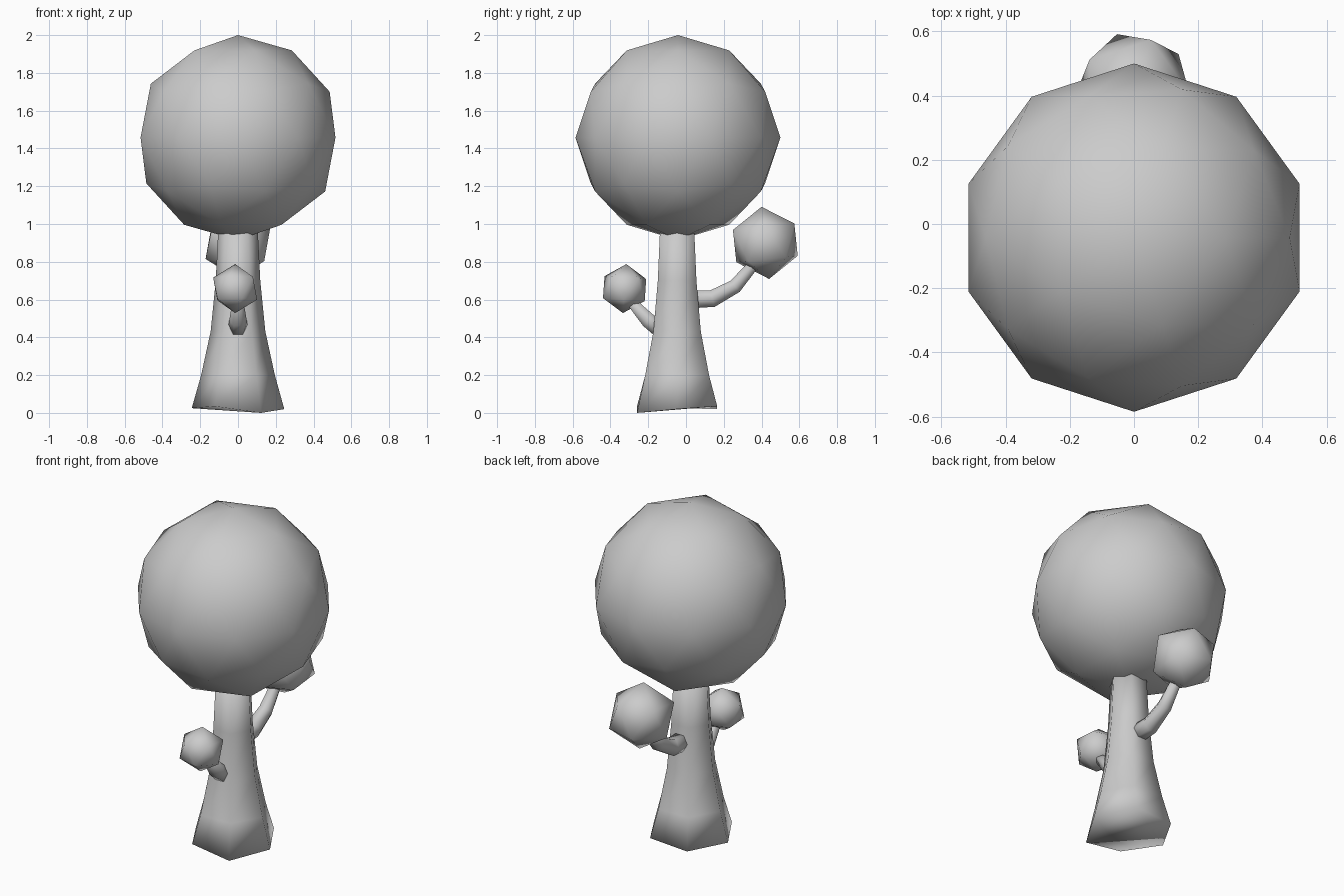
import bpy, bmesh, math
from mathutils import Vector

if "Cube" in bpy.data.objects:
    bpy.data.objects.remove(bpy.data.objects["Cube"], do_unlink=True)

GREY = (0.6, 0.6, 0.6, 1.0)
mat = bpy.data.materials.new("plain grey")
mat.use_nodes = True
mat.diffuse_color = GREY
mat.node_tree.nodes["Principled BSDF"].inputs["Base Color"].default_value = GREY


def finish(name, bm):
    bmesh.ops.recalc_face_normals(bm, faces=bm.faces)
    for f in bm.faces:
        f.smooth = True
    me = bpy.data.meshes.new(name)
    bm.to_mesh(me)
    bm.free()
    me.materials.append(mat)
    ob = bpy.data.objects.new(name, me)
    bpy.context.collection.objects.link(ob)
    return ob


def foliage(name, subdiv, radius, loc, tilt=0, turn=0):
    bm = bmesh.new()
    bmesh.ops.create_icosphere(bm, subdivisions=subdiv, radius=radius)
    ob = finish(name, bm)
    ob.location = loc
    ob.rotation_euler = (math.radians(tilt), 0, math.radians(turn))


def loft(name, rings):
    """Skin six-sided rings, each given as a list of points, and cap the ends."""
    bm = bmesh.new()
    loops = [[bm.verts.new(p) for p in ring] for ring in rings]
    for a, b in zip(loops, loops[1:]):
        for i in range(6):
            j = (i + 1) % 6
            bm.faces.new((a[i], a[j], b[j], b[i]))
    bm.faces.new(loops[0])
    bm.faces.new(loops[-1])
    return finish(name, bm)


def hexagon(centre, radius, u, v):
    return [centre + radius * (math.cos(i * math.pi / 3) * u + math.sin(i * math.pi / 3) * v)
            for i in range(6)]


X, Y, Z = Vector((1, 0, 0)), Vector((0, 1, 0)), Vector((0, 0, 1))


def branch(name, path):
    """Tapered limb in the x = 0 plane; path holds (y, z, radius)."""
    pts = [Vector((0, y, z)) for y, z, r in path]
    rings = []
    for i, p in enumerate(pts):
        along = (pts[min(i + 1, len(pts) - 1)] - pts[max(i - 1, 0)]).normalized()
        rings.append(hexagon(p, path[i][2], X, along.cross(X)))
    loft(name, rings)


# Flared trunk with a slightly uneven foot
profile = [(0.02, 0.245), (0.2, 0.195), (0.43, 0.145), (0.7, 0.118), (1.0, 0.103)]
rings = [hexagon(Vector((0, -0.047, z)), r, X, Y) for z, r in profile]
for i, p in enumerate(rings[0]):
    p.z += (0, 0.015, 0, 0.005, 0.015, -0.02)[i]
loft("trunk", rings)

# Limbs
branch("back_branch", [(0.0, 0.6, 0.055), (0.14, 0.605, 0.052),
                       (0.26, 0.67, 0.044), (0.37, 0.8, 0.032)])
branch("front_branch", [(-0.13, 0.44, 0.055), (-0.2, 0.49, 0.046), (-0.31, 0.61, 0.026)])

# Foliage balls
foliage("crown", 2, 0.5425, (0, -0.0425, 1.4575))
foliage("back_foliage", 1, 0.192, (0, 0.42, 0.9), tilt=6)
foliage("front_foliage", 1, 0.13, (-0.015, -0.325, 0.658), tilt=4, turn=180)
